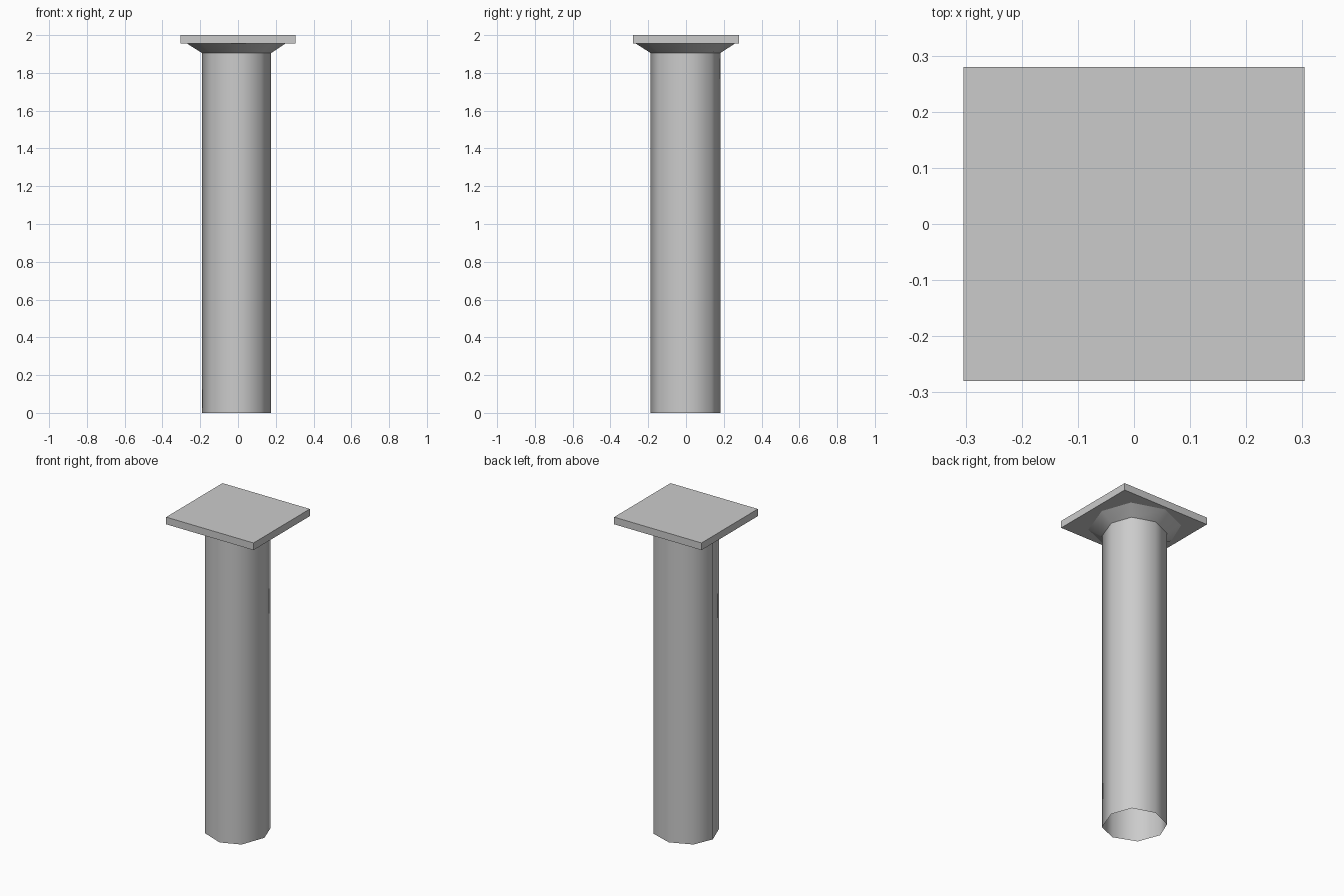
import bpy, bmesh, math

if "Cube" in bpy.data.objects:
    bpy.data.objects.remove(bpy.data.objects["Cube"])

# slightly irregular eight-sided column outline
OUTLINE = [(0.176, 0.010), (0.131, 0.136), (-0.008, 0.182), (-0.140, 0.125),
           (-0.190, 0.005), (-0.138, -0.132), (0.003, -0.187), (0.122, -0.138)]


def loft(name, rings):
    """Open tube through scaled copies of the outline: (scale, z)."""
    bm = bmesh.new()
    loops = [[bm.verts.new((x * s, y * s, z)) for x, y in OUTLINE] for s, z in rings]
    n = len(OUTLINE)
    for a, b in zip(loops, loops[1:]):
        for i in range(n):
            j = (i + 1) % n
            bm.faces.new((a[i], a[j], b[j], b[i]))
    mesh = bpy.data.meshes.new(name)
    bm.to_mesh(mesh)
    bm.free()
    obj = bpy.data.objects.new(name, mesh)
    bpy.context.collection.objects.link(obj)
    bpy.ops.object.select_all(action='DESELECT')
    obj.select_set(True)
    bpy.context.view_layer.objects.active = obj
    bpy.ops.object.shade_smooth_by_angle(angle=math.radians(55))
    return obj


# shaft, open at the bottom, and the flared collar under the slab
loft("column_shaft", [(1.0, 0.0), (1.0, 1.905)])
loft("column_collar", [(1.0, 1.905), (1.42, 1.955)])

# flat rectangular slab on top
bpy.ops.mesh.primitive_cube_add(size=1, location=(0, 0, 1.9775))
slab = bpy.context.object
slab.name = "top_slab"
slab.scale = (0.608, 0.56, 0.045)
bpy.ops.object.transform_apply(location=False, rotation=False, scale=True)
